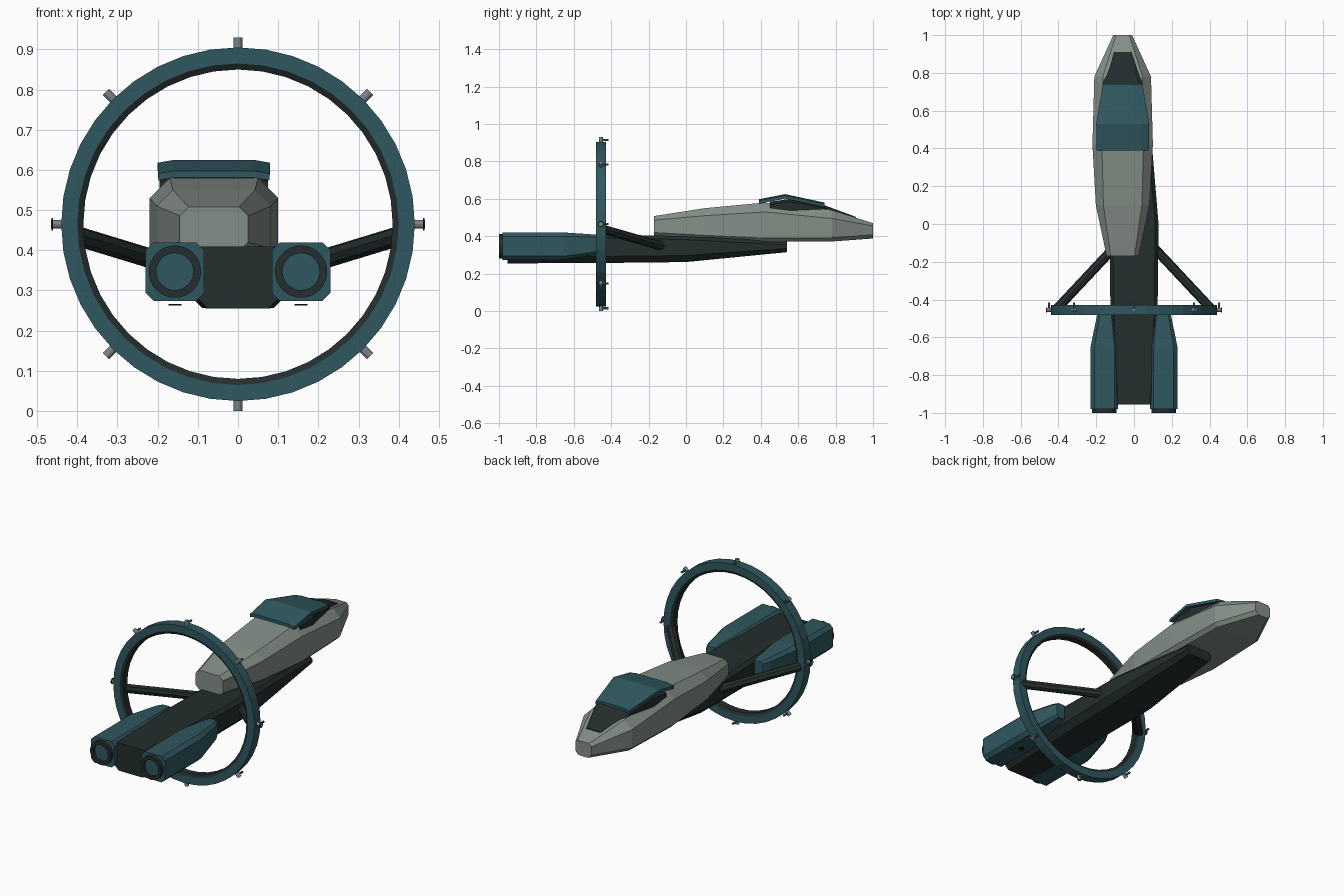
import bpy
import bmesh
from math import sin, cos, pi
from mathutils import Vector

if "Cube" in bpy.data.objects:
    bpy.data.objects.remove(bpy.data.objects["Cube"])


def material(name, rgb):
    m = bpy.data.materials.new(name)
    m.use_nodes = True
    m.diffuse_color = (*rgb, 1)
    bsdf = m.node_tree.nodes["Principled BSDF"]
    bsdf.inputs["Base Color"].default_value = (*rgb, 1)
    bsdf.inputs["Roughness"].default_value = 0.6
    return m


GREY = material("hull grey", (0.235, 0.275, 0.247))
TEAL = material("teal paint", (0.029, 0.097, 0.115))
DARK = material("dark metal", (0.017, 0.026, 0.026))
BLACK = material("black plate", (0.008, 0.009, 0.01))
STEEL = material("thruster steel", (0.2, 0.23, 0.24))
BLUE = material("thruster blue", (0.07, 0.16, 0.28))


def make_object(name, bm, *mats):
    bmesh.ops.recalc_face_normals(bm, faces=bm.faces)
    mesh = bpy.data.meshes.new(name)
    bm.to_mesh(mesh)
    bm.free()
    for m in mats:
        mesh.materials.append(m)
    ob = bpy.data.objects.new(name, mesh)
    bpy.context.collection.objects.link(ob)
    return ob


def loft(name, rings, mat):
    """Skin a list of closed cross-sections and cap both ends."""
    bm = bmesh.new()
    rows = [[bm.verts.new(p) for p in ring] for ring in rings]
    n = len(rows[0])
    for a, b in zip(rows, rows[1:]):
        for i in range(n):
            j = (i + 1) % n
            bm.faces.new((a[i], a[j], b[j], b[i]))
    bm.faces.new(rows[0])
    bm.faces.new(rows[-1])
    return make_object(name, bm, mat)


def octagon(x, y, w, z0, z1, top, low):
    """Chamfered box section; top and low are chamfer sizes."""
    return [(x - w + low, y, z0), (x + w - low, y, z0), (x + w, y, z0 + low),
            (x + w, y, z1 - top), (x + w - top, y, z1), (x - w + top, y, z1),
            (x - w, y, z1 - top), (x - w, y, z0 + low)]


def rod(name, a, b, r, sides, mat):
    """Straight prism between two points."""
    a, b = Vector(a), Vector(b)
    bm = bmesh.new()
    bmesh.ops.create_cone(bm, cap_ends=True, segments=sides, radius1=r,
                          radius2=r, depth=(b - a).length)
    turn = (b - a).to_track_quat('Z', 'Y').to_matrix().to_4x4()
    turn.translation = (a + b) / 2
    bm.transform(turn)
    return make_object(name, bm, mat)


def lathe(name, profile, centre, sides, mats, dark_rows=()):
    """Revolve a closed (radius, y) profile about the y direction."""
    bm = bmesh.new()
    cx, cz = centre
    rows = []
    for k in range(sides):
        t = 2 * pi * k / sides
        rows.append([bm.verts.new((cx + r * cos(t), y, cz + r * sin(t)))
                     for r, y in profile])
    n = len(profile)
    for k in range(sides):
        a, b = rows[k], rows[(k + 1) % sides]
        for i in range(n):
            j = (i + 1) % n
            f = bm.faces.new((a[i], a[j], b[j], b[i]))
            f.material_index = 1 if i in dark_rows else 0
    return make_object(name, bm, *mats)


# Forward hull, offset to one side of the boom
HX = -0.06
hull = [(-0.17, 0.085, 0.40, 0.508, 0.022), (0.10, 0.142, 0.385, 0.55, 0.04),
        (0.42, 0.16, 0.37, 0.58, 0.05), (0.78, 0.15, 0.372, 0.54, 0.045),
        (1.0, 0.05, 0.388, 0.47, 0.015)]
loft("hull", [octagon(HX, y, w, a, b, c, 0.02) for y, w, a, b, c in hull], GREY)

# Long dark boom below the hull
boom = [(-0.955, 0.105, 0.255, 0.41, 0.03), (-0.45, 0.125, 0.257, 0.41, 0.035),
        (0.0, 0.13, 0.262, 0.40, 0.035), (0.54, 0.085, 0.315, 0.372, 0.02)]
loft("boom", [octagon(0, y, w, a, b, 0.018, c) for y, w, a, b, c in boom], DARK)

# Cockpit glass
glass = [(0.45, 0.135, 0.54, 0.585), (0.56, 0.135, 0.535, 0.6),
         (0.74, 0.105, 0.52, 0.566), (0.91, 0.055, 0.48, 0.503)]
loft("cockpit_glass", [[(HX - w, y, a), (HX + w, y, a), (HX + w, y, b - 0.015),
                        (HX + w * 0.75, y, b), (HX - w * 0.75, y, b),
                        (HX - w, y, b - 0.015)] for y, w, a, b in glass], DARK)

# Visor plate over the cockpit
visor = [(0.39, 0.138, 0.598), (0.53, 0.14, 0.625), (0.74, 0.105, 0.58)]
loft("visor", [[(HX - w, y, z - 0.024), (HX - w + 0.04, y, z - 0.017),
                (HX + w - 0.04, y, z - 0.017), (HX + w, y, z - 0.024),
                (HX + w, y, z - 0.007), (HX + w - 0.04, y, z),
                (HX - w + 0.04, y, z), (HX - w, y, z - 0.007)]
               for y, w, z in visor], TEAL)

# Ring with dark inner band
CZ = 0.465
lathe("ring", [(0.44, -0.482), (0.44, -0.428), (0.40, -0.428), (0.385, -0.436),
               (0.385, -0.474), (0.40, -0.482)], (0, CZ), 40, (TEAL, DARK), (2, 3, 4))

# Engines, struts and side plates, mirrored
EZ = 0.347
for side, s in (("left", 1), ("right", -1)):
    ex = 0.157 * s
    pod = [(-0.98, ex, 0.073, 0.02), (-0.65, ex, 0.073, 0.02),
           (-0.47, 0.15 * s, 0.043, 0.014), (-0.43, 0.145 * s, 0.03, 0.01)]
    rings = [octagon(x, y, w, EZ - w, EZ + 0.073 - (0.073 - w) * 0.4, c, c)
             for y, x, w, c in pod]
    loft(side + "_engine", rings, TEAL)
    lathe(side + "_nozzle", [(0.065, -0.975), (0.065, -1.0), (0.046, -1.0),
                             (0.046, -0.975)], (ex, EZ), 32, (DARK,))
    rod(side + "_nozzle_disc", (ex, -0.97, EZ), (ex, -0.985, EZ), 0.047, 32, TEAL)
    rod(side + "_engine_plate", (ex, -0.75, 0.263), (ex, -0.75, 0.266),
        0.016, 16, BLACK)
    rod(side + "_strut", (0.405 * s, -0.445, 0.437), (0.11 * s, -0.13, 0.347),
        0.025, 8, DARK)
    rod(side + "_ring_plate", (0.461 * s, -0.455, CZ), (0.464 * s, -0.455, CZ),
        0.016, 16, BLACK)

# Small thrusters around the ring
for k in range(8):
    t = k * pi / 4
    d = Vector((cos(t), 0, sin(t)))
    base = Vector((0, -0.455, CZ))
    rod(f"thruster_{k}", base + d * 0.43, base + d * 0.465, 0.011, 12, STEEL)
    mid = base + d * 0.45
    rod(f"thruster_jet_{k}", mid, mid + Vector((0, 0.04, 0)), 0.006, 8, BLUE)
